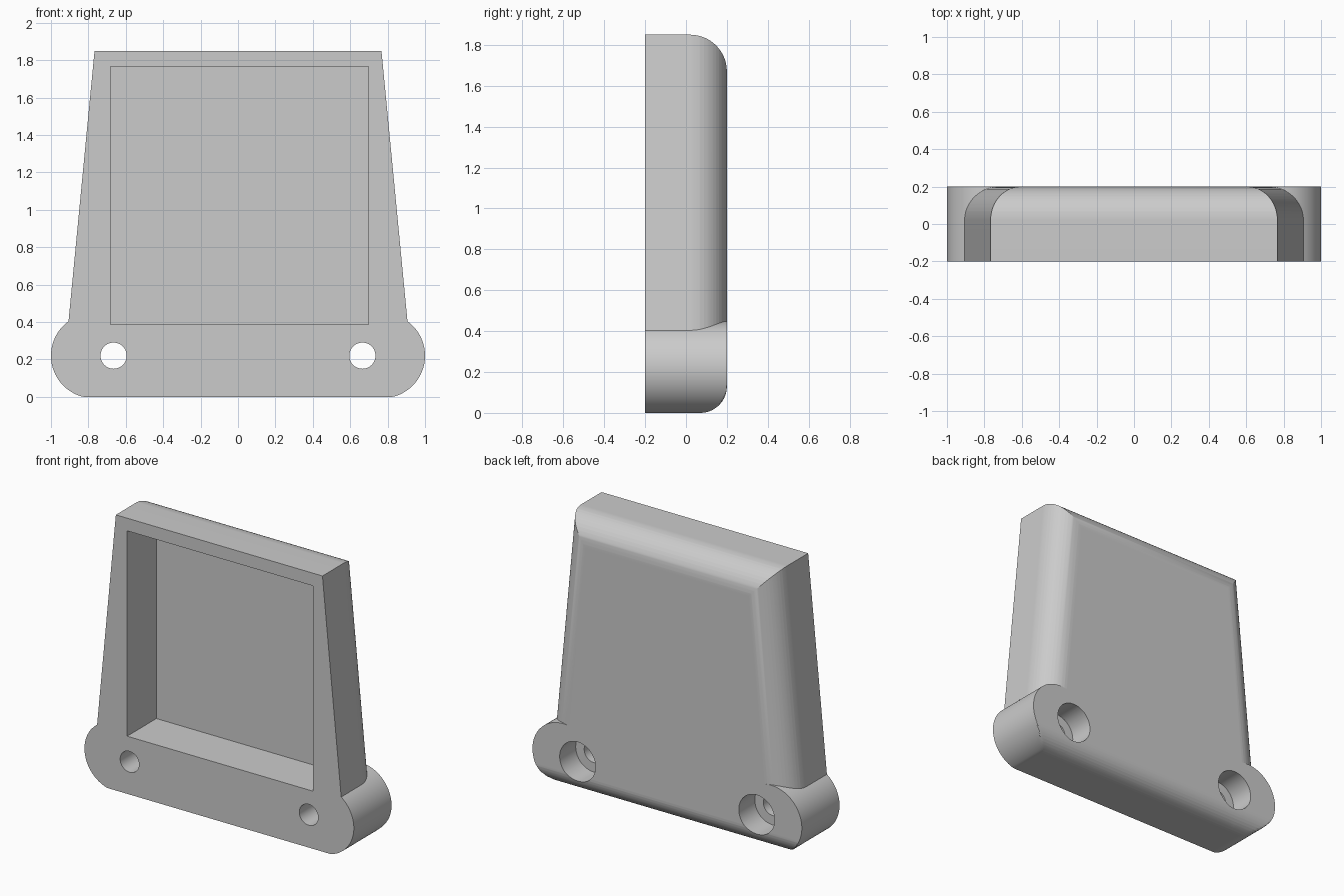
import bpy, bmesh, math

if "Cube" in bpy.data.objects:
    bpy.data.objects.remove(bpy.data.objects["Cube"])

grey = bpy.data.materials.new("light_grey")
grey.diffuse_color = (0.6, 0.6, 0.6, 1)
grey.use_nodes = True
grey.node_tree.nodes["Principled BSDF"].inputs["Base Color"].default_value = grey.diffuse_color

FRONT, BACK = -0.2, 0.2
R_EDGE, R_BOTTOM = 0.18, 0.13      # rounding of top/side and bottom back edges
LUG_X, LUG_Z, LUG_R = 0.773, 0.22, 0.227
HOLE_X, HOLE_Z = 0.665, 0.22


def inset(y, r):
    """How far a rounded back edge has drawn in at depth y."""
    t = max(0.0, y - (BACK - r))
    return r - math.sqrt(max(0.0, r * r - t * t))


def loft(name, rings):
    """Solid through rings of (x, z) points, given as (y, points)."""
    bm = bmesh.new()
    loops = [[bm.verts.new((x, y, z)) for x, z in pts] for y, pts in rings]
    n = len(loops[0])
    for a, b in zip(loops, loops[1:]):
        for i in range(n):
            j = (i + 1) % n
            bm.faces.new((a[i], a[j], b[j], b[i]))
    bm.faces.new(loops[0])
    bm.faces.new(loops[-1])
    bmesh.ops.remove_doubles(bm, verts=bm.verts, dist=1e-6)
    bmesh.ops.dissolve_degenerate(bm, edges=bm.edges, dist=1e-6)
    bmesh.ops.recalc_face_normals(bm, faces=bm.faces)
    me = bpy.data.meshes.new(name)
    bm.to_mesh(me)
    bm.free()
    me.materials.append(grey)
    ob = bpy.data.objects.new(name, me)
    bpy.context.collection.objects.link(ob)
    return ob


def circle(cx, cz, r, n=64):
    return [(cx + r * math.cos(2 * math.pi * i / n),
             cz + r * math.sin(2 * math.pi * i / n)) for i in range(n)]


def prism(name, pts, y0, y1):
    return loft(name, [(y0, pts), (y1, pts)])


def combine(target, tool, operation):
    bpy.context.view_layer.objects.active = target
    mod = target.modifiers.new(operation, 'BOOLEAN')
    mod.operation, mod.object, mod.solver = operation, tool, 'EXACT'
    bpy.ops.object.modifier_apply(modifier=mod.name)
    bpy.data.objects.remove(tool)


# Depth stations shared by body and lugs, so their rounded bottoms line up
N = 12
ys = {FRONT}
for r in (R_EDGE, R_BOTTOM):
    ys |= {round(BACK - r + r * math.sin(math.pi / 2 * i / N), 5) for i in range(N + 1)}
ys = sorted(ys)


def body_ring(y):
    d, b = inset(y, R_EDGE), inset(y, R_BOTTOM)
    side = lambda z: 0.945 - 0.0962 * z - d
    top = 1.85 - d
    half = [(0.74, b), (side(LUG_Z), LUG_Z), (side(top), top)]
    return half + [(-x, z) for x, z in reversed(half)]


# Tapered plate with rounded back edges
body = loft("housing", [(y, body_ring(y)) for y in ys])

# Round mounting lugs, flattened along the bottom
for s in (-1, 1):
    lug = loft("lug", [(y, [(x, max(z, inset(y, R_BOTTOM)))
                            for x, z in circle(s * LUG_X, LUG_Z, LUG_R, 96)]) for y in ys])
    combine(body, lug, 'UNION')

# Square pocket in the front
combine(body, prism("pocket", [(-0.683, 0.387), (0.697, 0.387), (0.697, 1.765), (-0.683, 1.765)],
                    -0.3, 0.11), 'DIFFERENCE')

# Screw holes, counterbored from the back
for s in (-1, 1):
    combine(body, prism("hole", circle(s * HOLE_X, HOLE_Z, 0.07), -0.3, 0.3), 'DIFFERENCE')
    combine(body, prism("counterbore", circle(s * HOLE_X, HOLE_Z, 0.133), 0.03, 0.3), 'DIFFERENCE')

# Smooth curves, keep hard edges
body.select_set(True)
bpy.context.view_layer.objects.active = body
bpy.ops.object.shade_smooth_by_angle(angle=math.radians(25))
weighted = body.modifiers.new("flat_face_normals", 'WEIGHTED_NORMAL')
weighted.keep_sharp = True
